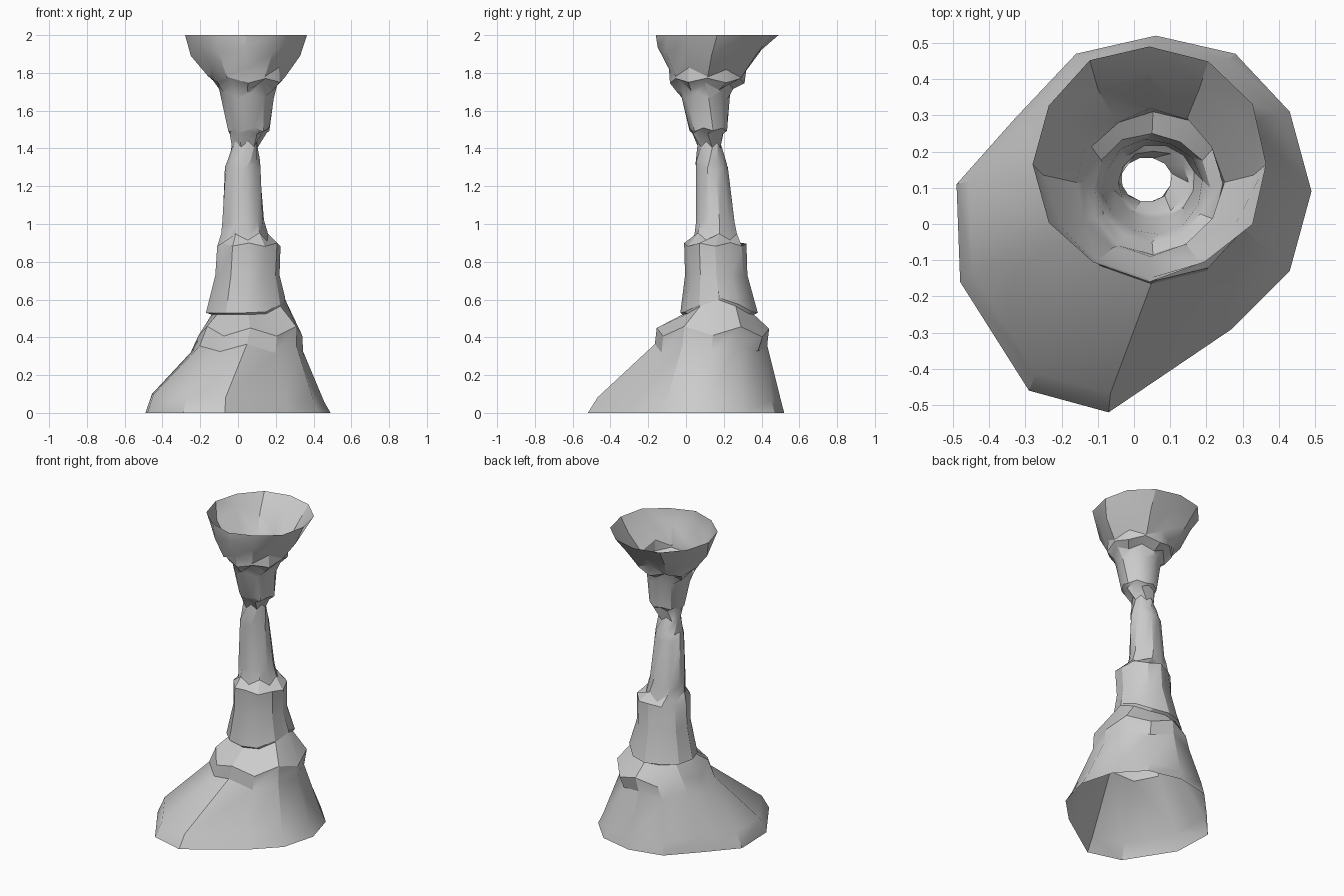
import bpy, bmesh, math, random

random.seed(4)
N = 12

# Lopsided foot outline, counter-clockwise from +x
foot = [(.49, .09), (.43, .31), (.28, .47), (.06, .52), (-.16, .47), (-.33, .29),
        (-.49, .11), (-.48, -.16), (-.29, -.46), (-.07, -.52), (.27, -.29), (.43, -.13)]

# Rings: z, x min, x max, y min, y max, zigzag height, twist in degrees
rings = [
    (.34, -.25, .345, -.165, .43, .025, 0),
    (.43, -.21, .34, -.155, .44, .03, 0),
    (.52, -.14, .25, -.02, .36, .0, 0),
    (.53, -.17, .25, -.03, .38, .0, 0),
    (.73, -.12, .22, -.005, .325, .0, 0),
    (.89, -.11, .225, -.01, .32, .012, 0),
    (.93, -.09, .16, .04, .28, .03, 8),
    (1.01, -.085, .14, .05, .26, .01, 12),
    (1.29, -.07, .12, .05, .225, .015, 15),
    (1.33, -.055, .115, .05, .215, .01, 25),
    (1.42, -.035, .105, .06, .185, .02, 45),
    (1.485, -.045, .15, .025, .205, .01, 30),
    (1.50, -.055, .17, .015, .22, .01, 15),
    (1.68, -.09, .19, -.03, .235, .02, 8),
    (1.73, -.11, .21, -.05, .25, .03, 0),
    (1.76, -.14, .245, -.085, .31, .015, 0),
    (1.80, -.16, .25, -.09, .32, .03, 0),
    (1.92, -.25, .33, -.15, .42, .03, 0),
    (2.0, -.28, .365, -.16, .49, .0, 0),
]

bm = bmesh.new()
loops = [[bm.verts.new((x, y, 0)) for x, y in foot],
         [bm.verts.new((x * .93, y * .93 + .016, .08 - .04 * x)) for x, y in foot]]

# Stacked irregular rings up the column and bowl
for k, (z, x0, x1, y0, y1, zig, twist) in enumerate(rings):
    loop = []
    for i in range(N):
        a = 2 * math.pi * i / N + math.radians(twist)
        r = 1 if i % 3 == 0 else random.uniform(.95, 1.03)
        px = (x0 + x1) / 2 + r * (x1 - x0) / 2 * math.cos(a)
        py = (y0 + y1) / 2 + r * (y1 - y0) / 2 * math.sin(a)
        pz = z + zig * random.uniform(.5, 1) * (1 if (i + k // 2) % 2 else -1)
        if k in (2, 3):  # raised lip on the right side
            pz += .08 * max(0, math.cos(a)) ** 4
        loop.append(bm.verts.new((px, py, pz)))
    loops.append(loop)

# Open skin between neighbouring rings
for low, high in zip(loops, loops[1:]):
    for i in range(N):
        j = (i + 1) % N
        bm.faces.new((low[i], low[j], high[j], high[i]))

mesh = bpy.data.meshes.new("column")
bm.to_mesh(mesh)
bm.free()
column = bpy.data.objects.new("flared_column", mesh)
bpy.context.collection.objects.link(column)
bpy.context.view_layer.objects.active = column
column.select_set(True)
bpy.ops.object.shade_smooth_by_angle(angle=math.radians(30))
